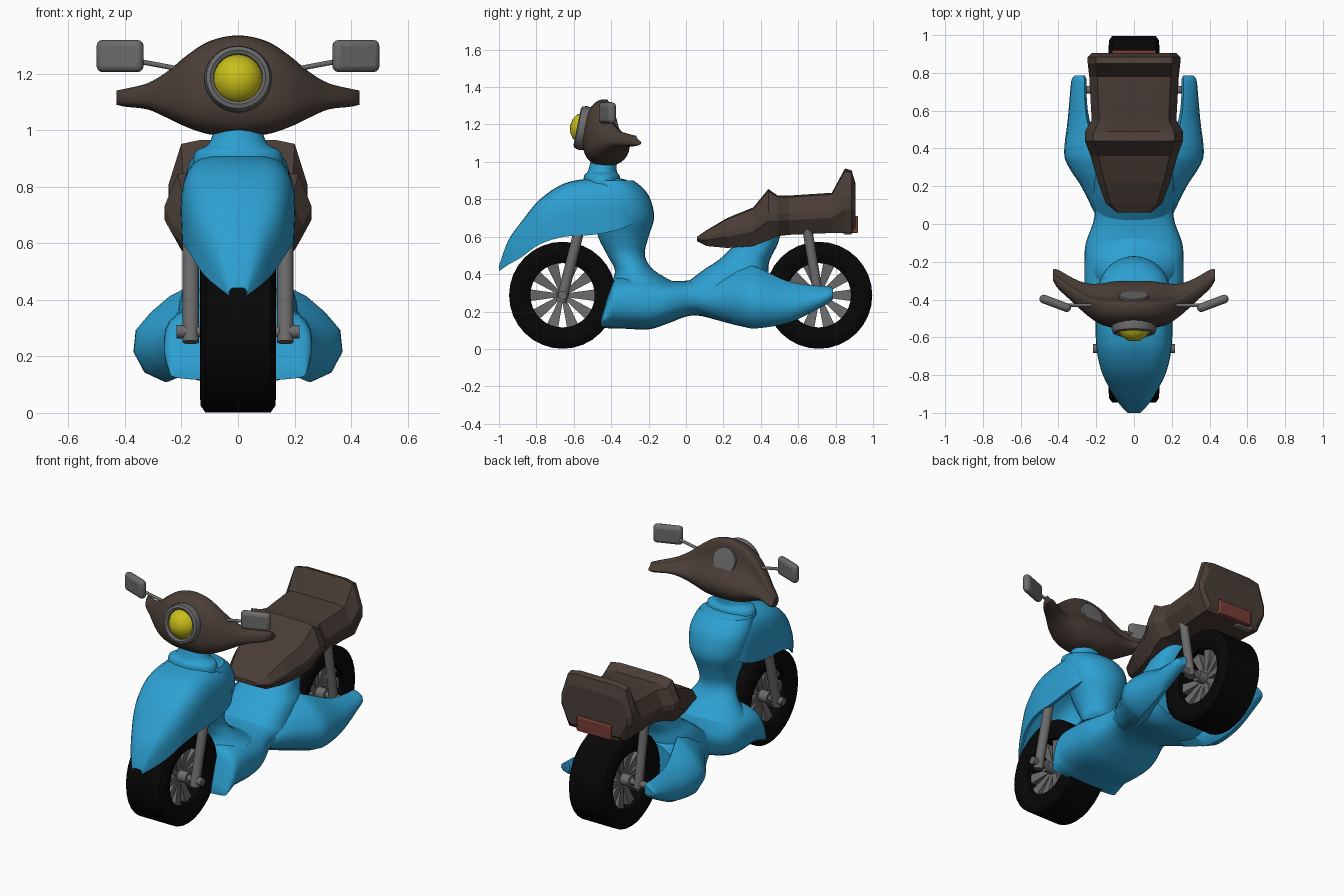
import bpy
import bmesh
import math
from mathutils import Vector

cube = bpy.data.objects.get("Cube")
if cube:
    bpy.data.objects.remove(cube)


def material(name, red, green, blue):
    mat = bpy.data.materials.new(name)
    mat.use_nodes = True
    colour = (red, green, blue, 1)
    mat.diffuse_color = colour
    mat.node_tree.nodes["Principled BSDF"].inputs["Base Color"].default_value = colour
    return mat


BLUE = material("blue paint", .026, .35, .64)
BROWN = material("dark brown", .068, .047, .037)
BLACK = material("tyre black", .002, .002, .002)
GREY = material("metal grey", .145, .145, .145)
YELLOW = material("lamp yellow", .58, .52, .01)
RED = material("tail red", .18, .045, .035)


def finish(name, bm, mat, location=(0, 0, 0), rotation=(0, 0, 0), angle=40):
    bmesh.ops.remove_doubles(bm, verts=bm.verts, dist=.0002)
    bmesh.ops.recalc_face_normals(bm, faces=bm.faces)
    mesh = bpy.data.meshes.new(name)
    bm.to_mesh(mesh)
    bm.free()
    mesh.materials.append(mat)
    obj = bpy.data.objects.new(name, mesh)
    bpy.context.collection.objects.link(obj)
    obj.location, obj.rotation_euler = location, rotation
    if angle:
        bpy.ops.object.select_all(action='DESELECT')
        obj.select_set(True)
        bpy.context.view_layer.objects.active = obj
        bpy.ops.object.shade_smooth_by_angle(angle=math.radians(angle))
    return obj


def bridge(bm, rings, closed=False):
    count = len(rings[0])
    pairs = list(zip(rings, rings[1:])) + ([(rings[-1], rings[0])] if closed else [])
    for first, second in pairs:
        for i in range(count):
            j = (i + 1) % count
            bm.faces.new((first[i], first[j], second[j], second[i]))


def refine(rows, steps):
    """Smooth the rows of a loft with a Catmull-Rom curve."""
    result = []
    last = len(rows) - 1
    for i in range(last):
        a, b, c, d = (rows[min(max(k, 0), last)] for k in range(i - 1, i + 3))
        for s in range(steps):
            t = s / steps
            result.append([(2 * q + (r - p) * t + (2 * p - 5 * q + 4 * r - w) * t * t
                            + (3 * q - p - 3 * r + w) * t ** 3) / 2
                           for p, q, r, w in zip(a, b, c, d)])
    return result + [rows[-1]]


def loft(name, mat, axis, rows, profile, steps=4, **options):
    """Row: position on axis, side centre, side half width, low, high."""
    bm = bmesh.new()
    rings = []
    for t, centre, half, low, high in refine(rows, steps):
        ring = []
        for u, v in profile:
            p, q = centre + u * half, (low + high) / 2 + v * (high - low) / 2
            ring.append(bm.verts.new({'x': (t, p, q), 'y': (p, t, q), 'z': (p, q, t)}[axis]))
        rings.append(ring)
    bridge(bm, rings)
    bm.faces.new(rings[0])
    bm.faces.new(rings[-1])
    return finish(name, bm, mat, **options)


def lathe(name, mat, outline, sides=32, **options):
    """Spin an outline of (axial, radius) points about the local x axis."""
    bm = bmesh.new()
    rings = []
    for k in range(sides):
        a = math.tau * k / sides
        rings.append([bm.verts.new((x, r * math.cos(a), r * math.sin(a))) for x, r in outline])
    bridge(bm, rings, closed=True)
    bmesh.ops.dissolve_degenerate(bm, edges=bm.edges, dist=.0001)
    return finish(name, bm, mat, **options)


def rod(name, mat, start, end, radius):
    start, end = Vector(start), Vector(end)
    span = end - start
    half = span.length / 2
    turn = span.to_track_quat('X', 'Z').to_euler()
    outline = [(-half, 0), (-half, radius), (half, radius), (half, 0)]
    return lathe(name, mat, outline, sides=14, location=(start + end) / 2, rotation=turn)


def box(name, mat, location, size, bevel, turn=0):
    bm = bmesh.new()
    bmesh.ops.create_cube(bm, size=1)
    bmesh.ops.scale(bm, vec=size, verts=bm.verts)
    obj = finish(name, bm, mat, location=location, rotation=(0, 0, turn))
    mod = obj.modifiers.new("rounded edges", 'BEVEL')
    mod.width, mod.segments = bevel, 3


def signed_power(value, power):
    return math.copysign(abs(value) ** power, value)


def oval(sides=28, power=.75):
    angles = [math.tau * k / sides for k in range(sides)]
    return [(signed_power(math.cos(a), power), signed_power(math.sin(a), power)) for a in angles]


def arch(sides=16):
    """Hollow arch section with sides that tuck in at the bottom."""
    outer = []
    for k in range(sides + 1):
        a = math.pi * k / sides
        v = max(math.sin(a), 0) ** .6
        outer.append((signed_power(math.cos(a), .5) * (.92 + .08 * v), v * 2 - 1))
    inner = [(u * .9, (v + 1) * .9 - 1) for u, v in reversed(outer)]
    return outer + inner


ROUND = oval(power=1)
SQUARISH = oval()
# Handlebar section: the rear steps in below a hood, the front leans back
COWL = [(u * (.75 - .45 * math.tanh(3 * v)) if u > 0 else u * (1 - .15 * v), v)
        for u, v in oval(sides=36, power=.82)]
# Rear pod section: bulges low on the outside and slopes up to the inside
HAUNCH = [(-.1, -1), (.6, -.8), (1, -.35), (.92, .12), (.4, .5), (-.2, .82), (-.75, 1),
          (-1, .6), (-1, -.2), (-.75, -.8)]
PLATE = [(1, 1), (-1, 1), (-1, -1), (1, -1)]

# Wheels: tyre, hub and tapered spokes
TYRE = [(-.115, .286), (.115, .286), (.132, .262), (.135, .22), (.11, .172),
        (-.11, .172), (-.135, .22), (-.132, .262)]
for label, y, reach in (("front", -.66, .215), ("rear", .71, .27)):
    centre = (0, y, .287)
    lathe(label + "_tyre", BLACK, TYRE, location=centre)
    rod(label + "_hub", GREY, (-.12, y, .287), (.12, y, .287), .035)
    rod(label + "_axle", GREY, (-reach, y, .287), (reach, y, .287), .02)
    for k in range(10):
        loft(label + "_spoke", GREY, 'z',
             [(.02, 0, .06, -.01, .01), (.18, 0, .085, -.032, .032)], PLATE, steps=1,
             location=centre, rotation=(math.tau * (k + .5) / 10, 0, 0), angle=0)

# Front fender, hollow over the wheel
loft("front_fender", BLUE, 'y', [
    (-1, 0, .035, .415, .445), (-.95, 0, .085, .45, .58), (-.88, 0, .132, .49, .68),
    (-.78, 0, .183, .56, .80), (-.65, 0, .212, .6, .885), (-.5, 0, .215, .61, .912),
    (-.35, 0, .205, .64, .912), (-.27, 0, .165, .68, .88)], arch())

# Steering column from the neck down to the footboard
loft("steering_column", BLUE, 'z', [
    (.9, 0, .165, -.53, -.28), (.86, 0, .18, -.52, -.23), (.8, 0, .187, -.5, -.19),
    (.7, 0, .175, -.49, -.17), (.6, 0, .135, -.47, -.2), (.5, 0, .11, -.42, -.22),
    (.42, 0, .15, -.38, -.17), (.35, 0, .22, -.4, -.05)], ROUND)
loft("neck", BLUE, 'z', [
    (.88, 0, .16, -.55, -.35), (.925, 0, .15, -.545, -.355), (.95, 0, .105, -.525, -.37),
    (1, 0, .085, -.51, -.37)], ROUND)

# Footboard and the body under the seat
loft("footboard", BLUE, 'y', [
    (-.455, 0, .24, .115, .16), (-.41, 0, .26, .11, .31), (-.36, 0, .262, .11, .385),
    (-.2, 0, .262, .105, .385), (-.1, 0, .255, .135, .365), (.04, 0, .21, .18, .37),
    (.2, 0, .23, .145, .42), (.34, 0, .25, .115, .44), (.44, 0, .22, .15, .42)], SQUARISH)
loft("seat_support", BLUE, 'z', [
    (.32, 0, .22, -.04, .44), (.42, 0, .2, .09, .44), (.48, 0, .17, .18, .45),
    (.56, 0, .15, .26, .49), (.64, 0, .14, .32, .51)], SQUARISH)

# Seat, faceted with a raised step and tail
loft("seat", BROWN, 'y', [
    (.06, 0, .09, .575, .6), (.11, 0, .15, .55, .635), (.22, 0, .19, .54, .7),
    (.36, 0, .23, .55, .757), (.44, 0, .26, .58, .855), (.49, 0, .26, .603, .82),
    (.55, 0, .224, .61, .82), (.78, 0, .237, .62, .835), (.85, 0, .245, .62, .965),
    (.885, 0, .245, .62, .955), (.905, 0, .225, .65, .89)],
    [(.55, 1), (.82, .92), (1, .1), (1, -.25), (.78, -1),
     (-.78, -1), (-1, -.25), (-1, .1), (-.82, .92), (-.55, 1)],
    steps=1, angle=0)

# Handlebar cover, one half mirrored across the middle
half_bar = [
    (.1, -.43, .118, .985, 1.315), (.18, -.425, .102, 1.01, 1.265), (.25, -.4, .08, 1.043, 1.207),
    (.32, -.355, .062, 1.073, 1.166), (.4, -.295, .048, 1.083, 1.146),
    (.43, -.27, .028, 1.09, 1.14)]
mirrored_bar = [(-row[0],) + row[1:] for row in reversed(half_bar)]
loft("handlebar_cover", BROWN, 'x',
     mirrored_bar + [(0, -.43, .12, .978, 1.335)] + half_bar, COWL)

# Headlight and dashboard dial
lamp = dict(location=(0, -.535, 1.178), rotation=(0, -.2, -math.pi / 2))
lathe("headlight_ring", GREY,
      [(-.05, .112), (.02, .119), (.042, .112), (.048, .098), (.04, .086), (-.05, .085)], **lamp)
lathe("headlight_lens", YELLOW,
      [(0, 0), (0, .088), (.03, .085), (.06, .064), (.08, .035), (.086, 0)], **lamp)
lathe("dashboard_dial", GREY, [(-.03, 0), (-.03, .08), (.004, .076), (.008, 0)],
      location=(0, -.378, 1.225), rotation=(0, -.3, math.pi / 2))

# Paired parts on the left and right
for side, s in (("left", 1), ("right", -1)):
    loft(side + "_rear_pod", BLUE, 'y', [
        (.06, s * .12, .09, .19, .37), (.2, s * .18, .1, .145, .43), (.3, s * .235, .11, .12, .445),
        (.38, s * .27, .1, .11, .435), (.55, s * .293, .058, .14, .36),
        (.7, s * .295, .043, .21, .338), (.76, s * .291, .04, .245, .335),
        (.785, s * .288, .028, .265, .325)],
        [(s * u, v) for u, v in HAUNCH], angle=50)
    rod(side + "_front_fork", GREY, (s * .167, -.668, .25), (s * .167, -.55, .72), .029)
    rod(side + "_fork_nut", GREY, (s * .18, -.66, .287), (s * .218, -.66, .287), .024)
    rod(side + "_rear_shock", GREY, (s * .167, .712, .26), (s * .167, .645, .66), .027)
    rod(side + "_mirror_stalk", GREY, (s * .2, -.43, 1.215), (s * .36, -.43, 1.245), .009)
    box(side + "_mirror", GREY, (s * .417, -.42, 1.262), (.175, .046, .114), .022, s * .36)

# Tail light and the small bracket below it
box("tail_light", RED, (0, .9, .665), (.235, .04, .09), .006)
box("tail_bracket", GREY, (-.1, .865, .628), (.11, .045, .03), .005)
